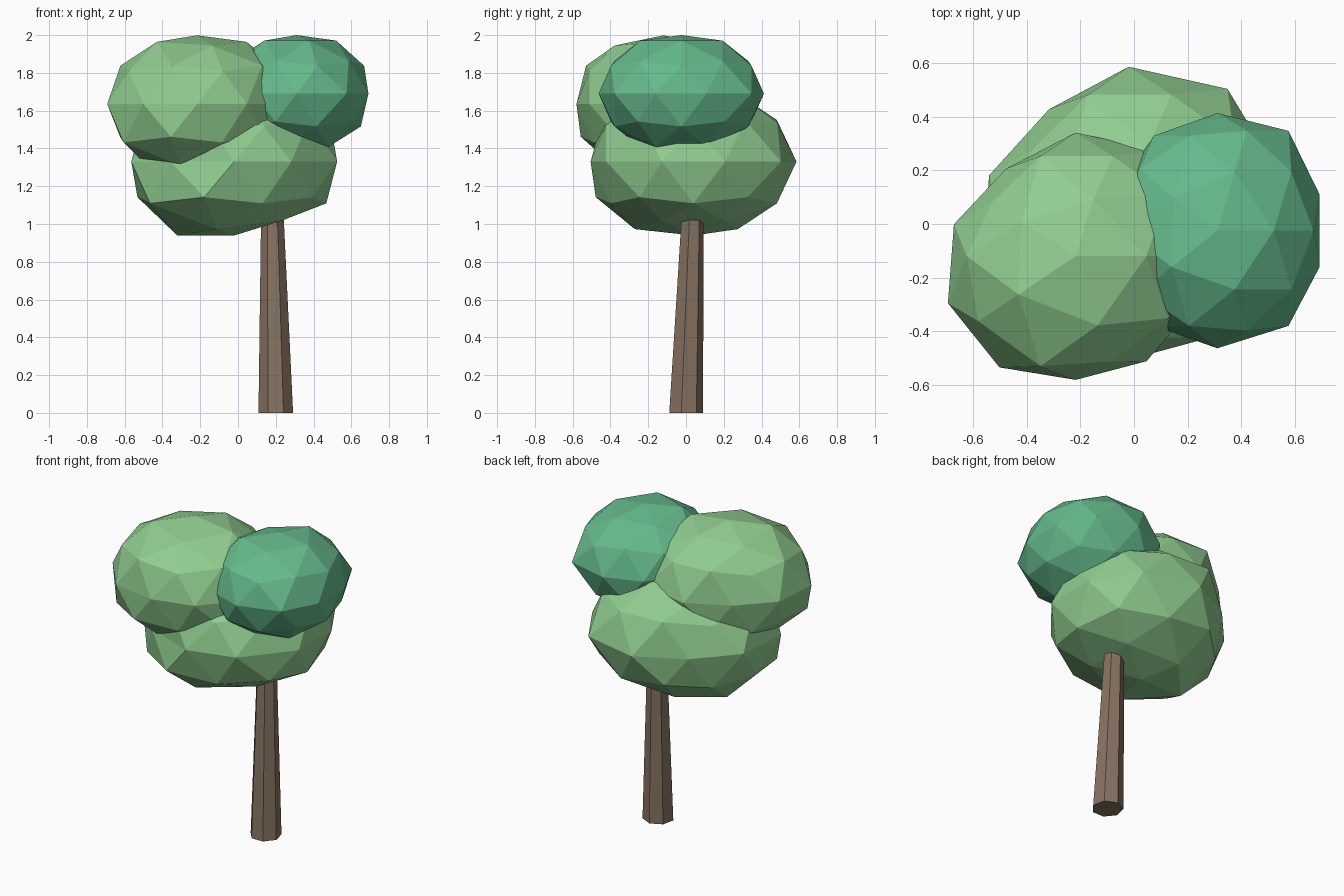
import bpy, bmesh
from mathutils import Vector


def material(name, rgb):
    m = bpy.data.materials.new(name)
    m.diffuse_color = (*rgb, 1)
    return m


def add(name, bm, mat):
    me = bpy.data.meshes.new(name)
    bm.to_mesh(me)
    bm.free()
    ob = bpy.data.objects.new(name, me)
    me.materials.append(mat)
    bpy.context.collection.objects.link(ob)


# Leaf clump: squashed 80-face ball, some vertices nudged (unit direction, unit offset)
def clump(name, centre, radii, mat, nudges=()):
    bm = bmesh.new()
    bmesh.ops.create_icosphere(bm, subdivisions=2, radius=1)
    moves = [(min(bm.verts, key=lambda v: (v.co - Vector(d)).length), Vector(o)) for d, o in nudges]
    for v, o in moves:
        v.co += o
    for v in bm.verts:
        v.co = Vector(c + r * u for c, r, u in zip(centre, radii, v.co))
    add(name, bm, mat)


bark = material("bark", (0.24, 0.17, 0.12))
leaf = material("leaf", (0.28, 0.61, 0.28))
dark_leaf = material("dark_leaf", (0.13, 0.49, 0.26))

# Trunk: seven-sided leaning taper
bm = bmesh.new()
top = 1.15
bmesh.ops.create_cone(bm, cap_ends=True, segments=7, radius1=0.094, radius2=0.058, depth=top)
for v in bm.verts:
    v.co.z += top / 2
    t = v.co.z / top
    v.co.x += 0.2 - 0.02 * t
    v.co.y += -0.004 + 0.04 * t
add("trunk", bm, bark)

# Flattened poles shared by all clumps, irregular sides shared by the two light ones
poles = [((0, 0, 1), (0, 0, -0.06)), ((0, 0, -1), (0, 0, 0.07)),
         ((-0.425, 0.309, 0.851), (0.02, -0.03, -0.09))]
uneven = poles + [
    ((-0.588, 0.809, 0), (0.07, -0.10, 0)),
    ((-0.951, 0.309, 0), (0.045, -0.05, 0)),
    ((-0.951, -0.309, 0), (0, -0.07, 0)),
    ((0.588, -0.809, 0), (-0.06, -0.04, 0)),
    ((0.588, 0.809, 0), (0.055, 0.04, 0)),
    ((-0.263, -0.809, 0.526), (0, -0.08, 0)),
    ((-0.276, -0.85, -0.447), (0, -0.10, 0)),
    ((-0.276, 0.85, -0.447), (0, -0.05, 0)),
    ((0.276, 0.85, 0.447), (0, -0.04, 0.05)),
    ((-0.162, 0.5, -0.851), (0, -0.07, 0)),
    ((-0.162, -0.5, -0.851), (0, -0.07, 0)),
    ((-0.724, 0.526, 0.447), (0.10, -0.09, -0.03)),
    ((-0.688, 0.5, -0.526), (0.05, -0.05, 0)),
    ((-0.688, -0.5, -0.526), (-0.09, -0.06, 0)),
    ((0.162, 0.5, 0.851), (-0.03, -0.04, -0.02)),
    ((0.162, -0.5, 0.851), (0, -0.06, -0.05)),
]

# Three leaf clumps
clump("lower_leaves", (-0.02, 0.04, 1.33), (0.573, 0.545, 0.42), leaf, uneven + [
    ((-0.588, -0.809, 0), (0, 0.05, 0)),
    ((-0.526, 0, -0.851), (0, 0, -0.08)),
    ((0.425, 0.309, -0.851), (0, 0, 0.1)),
    ((0.425, -0.309, -0.851), (0, 0, 0.1))])
clump("left_leaves", (-0.217, -0.12, 1.635), (0.5, 0.46, 0.387), leaf, uneven + [
    ((-0.588, -0.809, 0), (0.02, -0.09, 0)),
    ((-0.894, 0, -0.447), (0.08, 0, 0)),
    ((-0.851, 0, 0.526), (0.04, 0, 0))])
clump("right_leaves", (0.31, -0.025, 1.69), (0.4, 0.4375, 0.33), dark_leaf, poles + [
    ((0.588, 0.809, 0), (0.075, 0.04, 0)),
    ((0.588, -0.809, 0), (0.075, 0, 0))])
